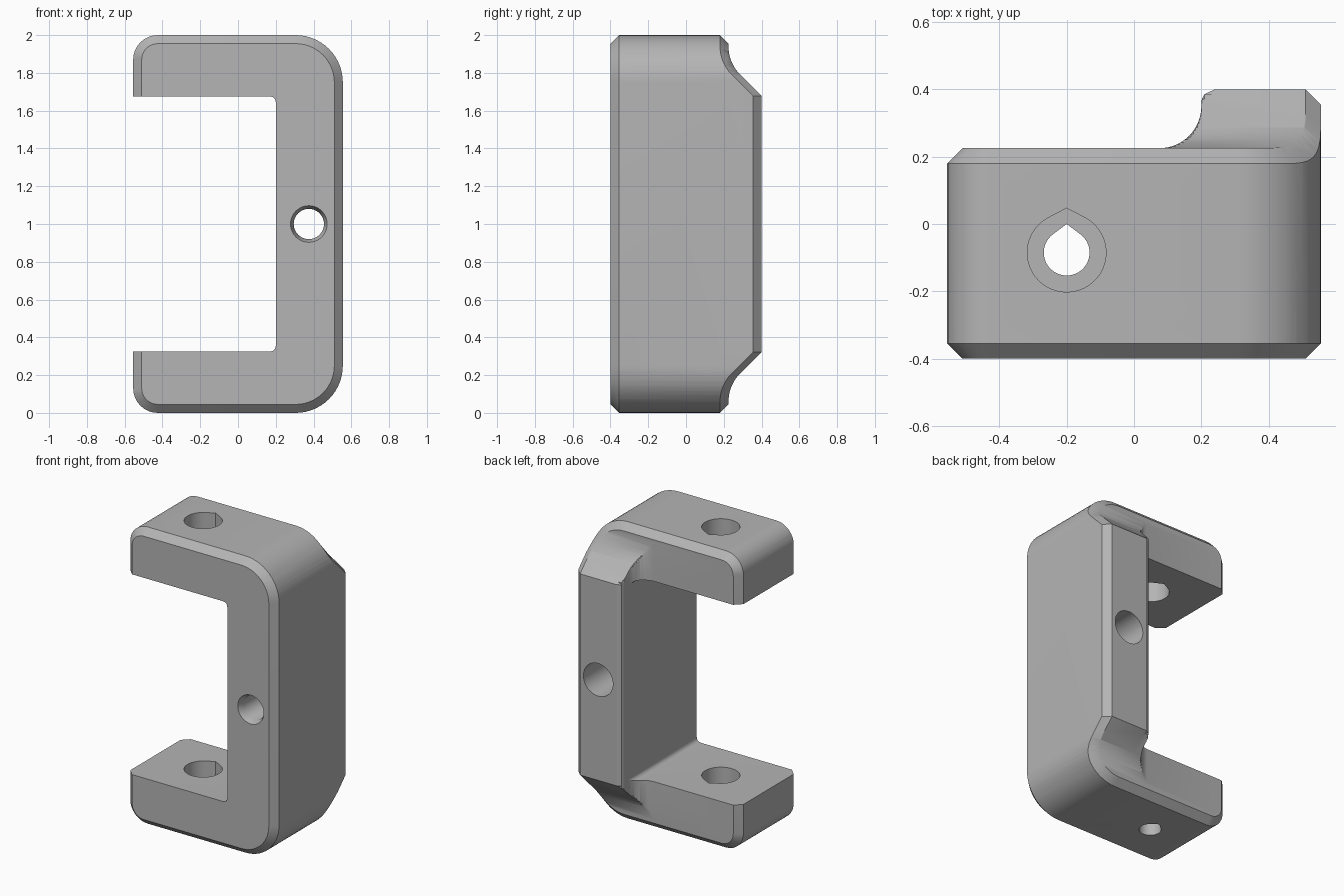
import bpy, bmesh, math
from mathutils import Vector

if "Cube" in bpy.data.objects:
    bpy.data.objects.remove(bpy.data.objects["Cube"])

HX, FRONT, ARM_BACK, SPINE_BACK = 0.555, -0.4, 0.225, 0.4
CH = 0.045                      # outer chamfer
SPINE_X, ARM_Z = 0.2, 0.325     # inner spine wall, arm thickness
R_LEFT, R_RIGHT = 0.13, 0.25    # outer corner radii

grey = bpy.data.materials.new("grey_plastic")
grey.diffuse_color = (0.46, 0.46, 0.46, 1)
grey.use_nodes = True
grey.node_tree.nodes["Principled BSDF"].inputs["Base Color"].default_value = grey.diffuse_color


def arc(cx, cz, r, a0, a1, n):
    return [(cx + r * math.cos(math.radians(a0 + (a1 - a0) * i / n)),
             cz + r * math.sin(math.radians(a0 + (a1 - a0) * i / n))) for i in range(n + 1)]


def outer_outline(d):
    """Outer edge of the C, moved inward by d, upper left tip to lower left tip."""
    rl, rr = R_LEFT - d, R_RIGHT - d
    lx, rx = -HX + R_LEFT, HX - R_RIGHT
    return ([(-HX + d, 2 - ARM_Z)] + arc(lx, 2 - R_LEFT, rl, 180, 90, 8)
            + arc(rx, 2 - R_RIGHT, rr, 90, 0, 14) + arc(rx, R_RIGHT, rr, 0, -90, 14)
            + arc(lx, R_LEFT, rl, 270, 180, 8) + [(-HX + d, ARM_Z)])


def edge_distance(x, z):
    r = R_RIGHT if x > 0 else R_LEFT
    qx, qz = abs(x) - HX + r, abs(z - 1) - 1 + r
    return r - min(max(qx, qz), 0) - math.hypot(max(qx, 0), max(qz, 0))


def back_by_height(z):
    """Curve and slope rising from the arm ends to the spine."""
    u = min(z, 2 - z) - 0.06
    if u <= 0:
        return ARM_BACK
    if u < 0.1485:
        return ARM_BACK + 0.21 - math.sqrt(0.21 ** 2 - u * u)
    return min(SPINE_BACK, 0.2865 + u - 0.1485)


def back_by_width(x):
    """Cove beside the spine and its rounded inner edge."""
    if x <= 0.075:
        return ARM_BACK
    if x < 0.2:
        return 0.35 - math.sqrt(max(0, 0.125 ** 2 - (x - 0.075) ** 2))
    if x < 0.24:
        return 0.36 + math.sqrt(max(0, 0.04 ** 2 - (0.24 - x) ** 2))
    return SPINE_BACK


def solve(f, level, lo, hi):
    for _ in range(40):
        mid = (lo + hi) / 2
        lo, hi = (mid, hi) if f(mid) < level else (lo, mid)
    return hi


# C-shaped body: flat plan, cut into a grid, then given depth
bm = bmesh.new()
rim = [bm.verts.new((x, 0, z)) for x, z in outer_outline(0)]
inset = [bm.verts.new((x, 0, z)) for x, z in outer_outline(CH)]
for i in range(len(rim) - 1):
    bm.faces.new((rim[i], rim[i + 1], inset[i + 1], inset[i]))
f = 0.03
inner = arc(SPINE_X - f, ARM_Z + f, f, 270, 360, 5) + arc(SPINE_X - f, 2 - ARM_Z - f, f, 0, 90, 5)
bm.faces.new(inset + [bm.verts.new((x, 0, z)) for x, z in inner])

levels = [ARM_BACK + 0.0005 + 0.1745 * (i / 18) ** 1.5 for i in range(19)]
xs = {0.075, 0.2, 0.24} | {round(solve(back_by_width, v, 0, 0.3), 4) for v in levels}
us = {0.06, 0.2085, 0.322} | {round(solve(back_by_height, v, 0, 0.4), 4) for v in levels}
for co, no in ([((x, 0, 0), (1, 0, 0)) for x in sorted(xs)]
               + [((0, 0, z), (0, 0, 1)) for u in sorted(us) for z in (u, 2 - u)]):
    bmesh.ops.bisect_plane(bm, geom=bm.verts[:] + bm.edges[:] + bm.faces[:], dist=1e-5,
                           plane_co=co, plane_no=no)

front = bm.verts[:]
ext = bmesh.ops.extrude_face_region(bm, geom=bm.faces[:], use_keep_orig=True)["geom"]
back = [g for g in ext if isinstance(g, bmesh.types.BMVert)]
for verts, is_back in ((front, False), (back, True)):
    for v in verts:
        x, z = v.co.x, v.co.z
        drop = max(0, CH - max(0, edge_distance(x, z)))
        v.co.y = min(back_by_height(z), back_by_width(x)) - drop if is_back else FRONT + drop
bmesh.ops.triangulate(bm, faces=[g for g in ext if isinstance(g, bmesh.types.BMFace)])
bmesh.ops.dissolve_limit(bm, angle_limit=0.003, verts=bm.verts[:], edges=bm.edges[:])
bmesh.ops.recalc_face_normals(bm, faces=bm.faces[:])
mesh = bpy.data.meshes.new("clamp_body")
bm.to_mesh(mesh)
bm.free()
mesh.materials.append(grey)
body = bpy.data.objects.new("clamp_body", mesh)
bpy.context.collection.objects.link(body)


def cut(name, rings):
    """Subtract a solid lofted through rings of points."""
    cb = bmesh.new()
    loops = [[cb.verts.new(p) for p in ring] for ring in rings]
    n = len(loops[0])
    for a, b in zip(loops, loops[1:]):
        for i in range(n):
            cb.faces.new((a[i], a[(i + 1) % n], b[(i + 1) % n], b[i]))
    cb.faces.new(loops[0])
    cb.faces.new(loops[-1])
    bmesh.ops.recalc_face_normals(cb, faces=cb.faces[:])
    me = bpy.data.meshes.new(name)
    cb.to_mesh(me)
    cb.free()
    me.materials.append(grey)
    ob = bpy.data.objects.new(name, me)
    bpy.context.collection.objects.link(ob)
    ob.hide_render = True
    mod = body.modifiers.new(name, "BOOLEAN")
    mod.operation, mod.solver, mod.object = "DIFFERENCE", "EXACT", ob
    bpy.context.view_layer.objects.active = body
    bpy.ops.object.modifier_apply(modifier=name)
    bpy.data.objects.remove(ob)


def teardrop(r, tip, z):
    a = math.degrees(math.acos(r / tip))
    pts = arc(-0.2, -0.085, r, 90 + a, 450 - a, 36) + [(-0.2, -0.085 + tip)]
    return [(x, y, z) for x, y in pts]


def ring(r, y):
    return [(x, y, z) for x, z in arc(0.375, 1, r, 0, 360, 40)[:-1]]


# Teardrop bore through upper arm, stepped bore in lower arm
cut("upper_bore", [teardrop(0.117, 0.132, 1.5), teardrop(0.117, 0.132, 2.1)])
cut("lower_pocket", [teardrop(0.117, 0.132, 0.17), teardrop(0.117, 0.132, 0.5)])
cut("lower_bore", [teardrop(0.068, 0.085, -0.1), teardrop(0.068, 0.085, 0.25)])
# Spine bore: countersunk front, wide pocket at back
cut("spine_bore", [ring(0.097, -0.5), ring(0.097, FRONT), ring(0.08, -0.36), ring(0.08, 0.1),
                   ring(0.11, 0.1), ring(0.11, 0.5)])

body.select_set(True)
bpy.context.view_layer.objects.active = body
bpy.ops.object.shade_smooth_by_angle(angle=math.radians(25))
